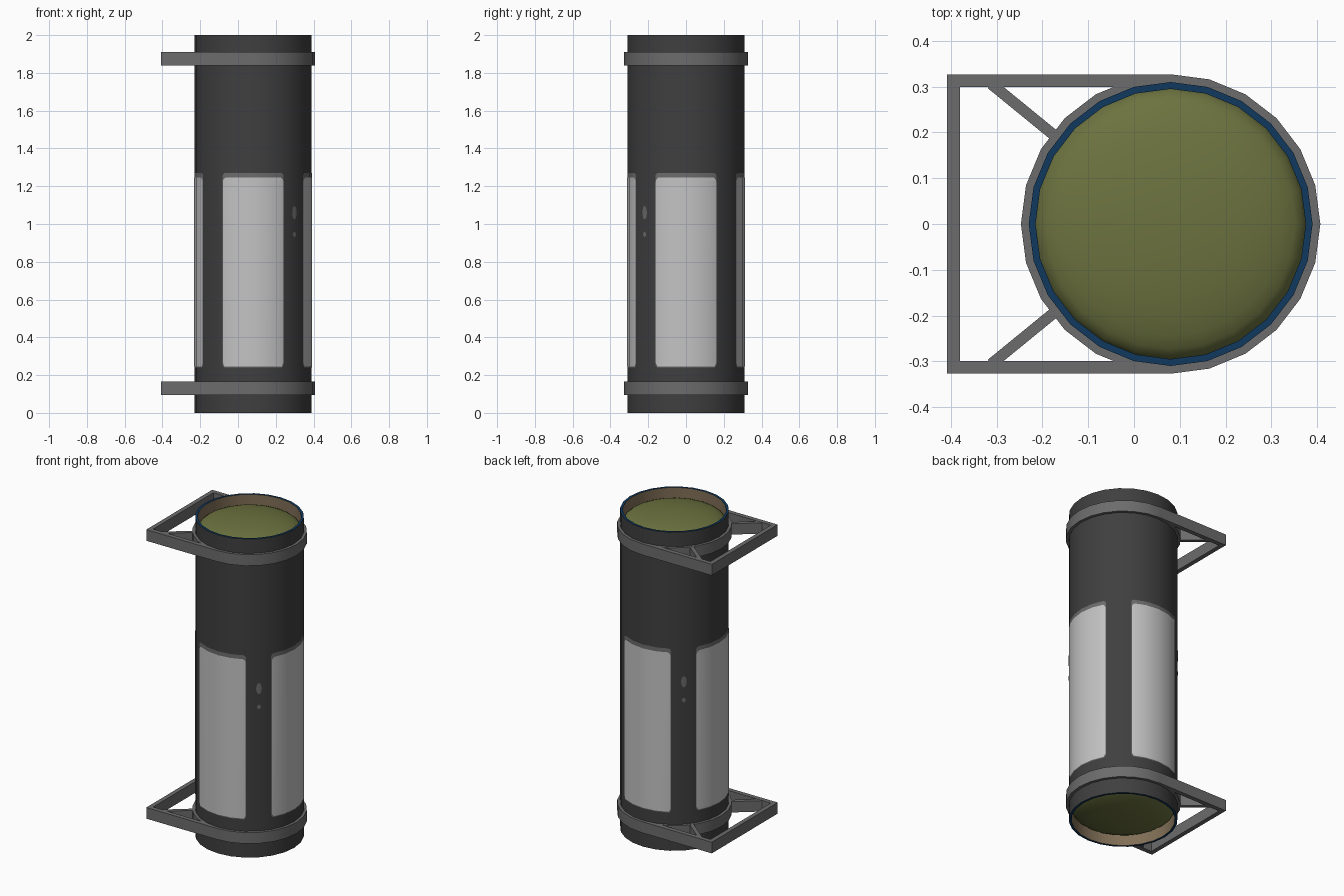
import bpy, bmesh, math
from mathutils import Vector

if "Cube" in bpy.data.objects:
    bpy.data.objects.remove(bpy.data.objects["Cube"])

CX, SIDES, R, RI = 0.08, 24, 0.31, 0.295
STEP = math.tau / SIDES


def material(name, rgb):
    m = bpy.data.materials.new(name)
    m.diffuse_color = (*rgb, 1)
    m.use_nodes = True
    m.node_tree.nodes["Principled BSDF"].inputs["Base Color"].default_value = m.diffuse_color
    return m


DARK = material("dark grey shell", (0.05, 0.05, 0.05))
GREY = material("mid grey", (0.15, 0.15, 0.15))
LIGHT = material("light grey panel", (0.55, 0.55, 0.55))
BLUE = material("navy rim", (0.005, 0.04, 0.11))
TAN = material("tan lining", (0.22, 0.16, 0.095))
OLIVE = material("olive cap", (0.15, 0.17, 0.05))


def finish(name, bm, mats, recalc=True):
    bmesh.ops.remove_doubles(bm, verts=bm.verts, dist=1e-5)
    if recalc:
        bmesh.ops.recalc_face_normals(bm, faces=bm.faces)
    me = bpy.data.meshes.new(name)
    bm.to_mesh(me)
    bm.free()
    ob = bpy.data.objects.new(name, me)
    bpy.context.collection.objects.link(ob)
    for m in mats:
        me.materials.append(m)
    bpy.ops.object.select_all(action='DESELECT')
    ob.select_set(True)
    bpy.context.view_layer.objects.active = ob
    bpy.ops.object.shade_smooth_by_angle(angle=math.radians(32))
    return ob


def lathe(bm, profile, closed=True, indices=None):
    """Spin (radius, z) points round the tube axis."""
    rings = [[bm.verts.new((CX + r * math.cos(i * STEP), r * math.sin(i * STEP), z))
              for i in range(SIDES)] for r, z in profile]
    n = len(profile)
    for k in range(n if closed else n - 1):
        a, b = rings[k], rings[(k + 1) % n]
        for i in range(SIDES):
            j = (i + 1) % SIDES
            f = bm.faces.new((a[i], a[j], b[j], b[i]))
            f.material_index = indices[k] if indices else 0


def patch(name, centre, rows, lift, mat):
    """Thin skin on the tube; rows are (z, half angle in degrees)."""
    bm = bmesh.new()
    widest = max(h for z, h in rows)
    grid = []
    for z, h in rows:
        row = []
        for o in [-widest, -30, -15, 0, 15, 30, widest]:
            a = math.radians(centre + max(-h, min(h, o)))
            r = (R + lift) * math.cos(STEP / 2) / math.cos(a % STEP - STEP / 2)
            row.append(bm.verts.new((CX + r * math.cos(a), r * math.sin(a), z)))
        grid.append(row)
    for a, b in zip(grid, grid[1:]):
        for i in range(6):
            bm.faces.new((a[i], a[i + 1], b[i + 1], b[i]))
    bmesh.ops.dissolve_degenerate(bm, dist=1e-5, edges=bm.edges)
    finish(name, bm, [mat], recalc=False)


def bar(bm, p, q, width, z0, z1):
    p, q = Vector(p), Vector(q)
    s = (q - p).normalized().orthogonal() * width / 2
    corners = [p + s, q + s, q - s, p - s]
    lo = [bm.verts.new((c.x, c.y, z0)) for c in corners]
    hi = [bm.verts.new((c.x, c.y, z1)) for c in corners]
    bm.faces.new(lo)
    bm.faces.new(hi)
    for i in range(4):
        j = (i + 1) % 4
        bm.faces.new((lo[i], lo[j], hi[j], hi[i]))


# Tube: outer shell, navy rims, tan lining
bm = bmesh.new()
lathe(bm, [(R, 0), (R, 2), (RI, 2), (RI, 0)], indices=[0, 1, 2, 1])
finish("tube", bm, [DARK, BLUE, TAN])

# Recessed domed caps at both ends
for name, base, sign in (("top_cap", 1.92, 1), ("bottom_cap", 0.08, -1)):
    bm = bmesh.new()
    lathe(bm, [(RI * math.cos(t * math.pi / 16), base + sign * 0.07 * math.sin(t * math.pi / 16))
               for t in range(9)], closed=False)
    ob = finish(name, bm, [OLIVE], recalc=False)
    if sign < 0:
        ob.data.flip_normals()

# Four pale panels with a grey border, rounded at the corners
for side, ang in (("right", 0), ("back", 90), ("left", 180), ("front", 270)):
    patch(side + "_panel_border", ang,
          [(0.24, 29.5), (0.255, 31.5), (1.25, 31.5), (1.262, 31), (1.27, 29)], 0.001, GREY)
    patch(side + "_panel", ang,
          [(0.245, 29), (0.265, 31), (1.225, 31), (1.238, 30), (1.246, 28)], 0.002, LIGHT)

# Small spots between the panels
for side, ang in (("front_right", 315), ("back_left", 135)):
    for k, (zc, hz, ha) in enumerate(((1.06, 0.035, 3), (0.945, 0.014, 2))):
        rows = [(zc - hz * math.cos(t * math.pi / 8), ha * math.sin(t * math.pi / 8) + 0.01)
                for t in range(9)]
        patch(f"{side}_spot_{k + 1}", ang, rows, 0.0015, GREY)

# Clamp rings with wall brackets
for name, z0, z1 in (("lower_bracket", 0.095, 0.165), ("upper_bracket", 1.84, 1.91)):
    bm = bmesh.new()
    lathe(bm, [(0.306, z0), (0.327, z0), (0.327, z1), (0.306, z1)])
    finish(name + "_ring", bm, [GREY])
    bm = bmesh.new()
    bar(bm, (-0.394, -0.327), (-0.394, 0.327), 0.028, z0, z1)
    for s in (-1, 1):
        bar(bm, (-0.381, s * 0.313), (CX, s * 0.313), 0.028, z0, z1)
        bar(bm, (-0.312, s * 0.306), (-0.165, s * 0.186), 0.024, z0 + 0.001, z1 - 0.001)
    finish(name + "_frame", bm, [GREY])
